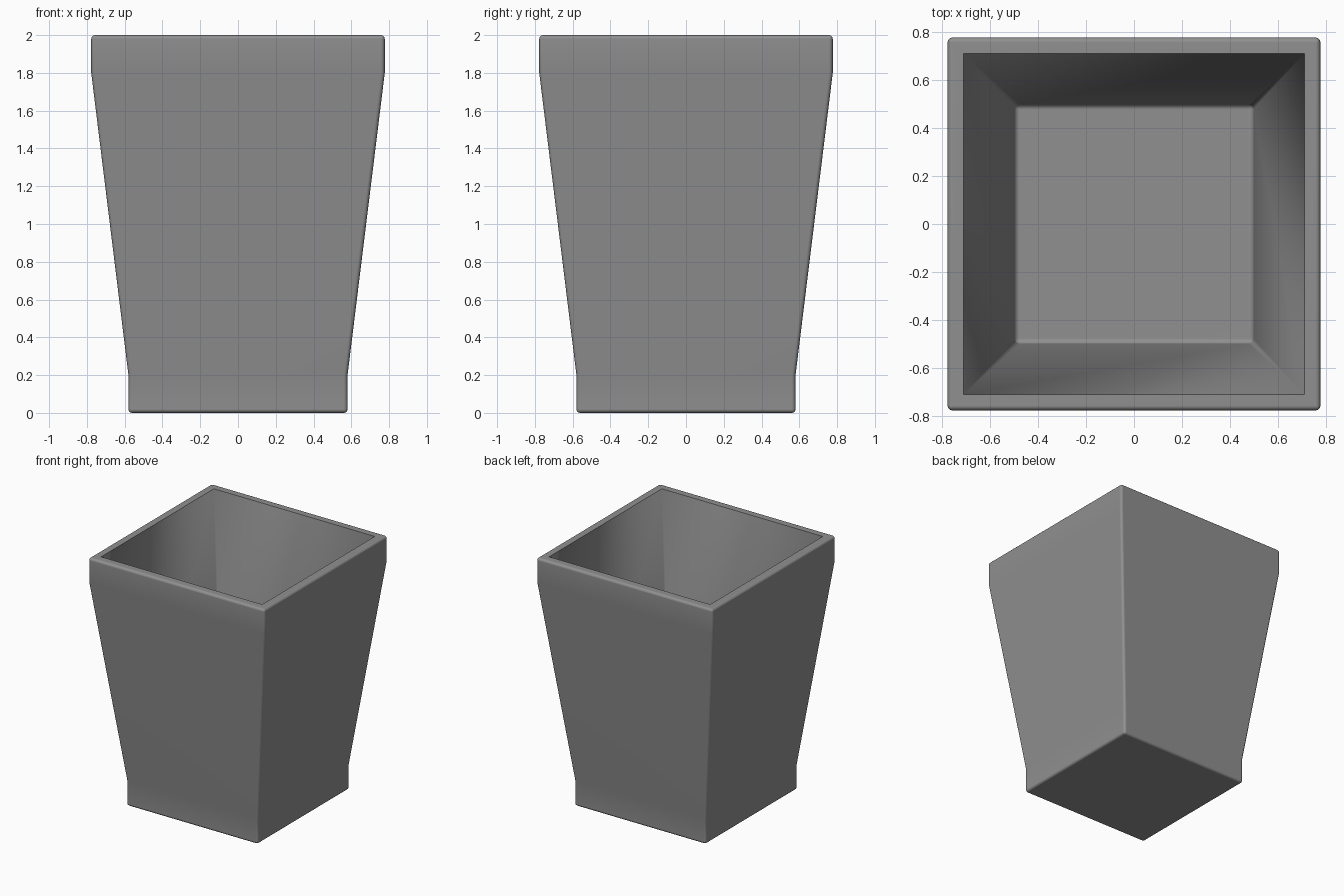
import bpy, bmesh, math

if "Cube" in bpy.data.objects:
    bpy.data.objects.remove(bpy.data.objects["Cube"])

# Square rings (half width, height): outside going up, then inside going down
RINGS = [(0.58, 0.0), (0.58, 0.2), (0.777, 1.8), (0.777, 2.0), (0.71, 2.0), (0.497, 0.12)]
INNER_RIM = 4
RIM_HALF = RINGS[INNER_RIM][0]

bm = bmesh.new()
loops = [[bm.verts.new((sx * h, sy * h, z)) for sx, sy in ((-1, -1), (1, -1), (1, 1), (-1, 1))]
         for h, z in RINGS]

# Walls and rim, then underside and inner floor
for a, b in zip(loops, loops[1:]):
    for i in range(4):
        j = (i + 1) % 4
        bm.faces.new((a[i], a[j], b[j], b[i]))
bm.faces.new(loops[0][::-1])
bm.faces.new(loops[-1])
bmesh.ops.recalc_face_normals(bm, faces=bm.faces[:])

# Round every hard edge except the crisp inner rim
rim = set(loops[INNER_RIM])
hard = [e for e in bm.edges
        if e.calc_face_angle() > math.radians(30) and not set(e.verts) <= rim]
bmesh.ops.bevel(bm, geom=hard, offset=0.02, offset_type='OFFSET', segments=3,
                profile=0.5, affect='EDGES', clamp_overlap=True)

# Pull the inner rim corners back to sharp points
for v in bm.verts:
    if v.co.z > 1.95 and max(abs(v.co.x), abs(v.co.y)) < RIM_HALF + 0.002:
        v.co = (math.copysign(RIM_HALF, v.co.x), math.copysign(RIM_HALF, v.co.y), 2.0)
bmesh.ops.remove_doubles(bm, verts=bm.verts[:], dist=0.0005)

mesh = bpy.data.meshes.new("square_planter")
bm.to_mesh(mesh)
bm.free()
pot = bpy.data.objects.new("square_planter", mesh)
bpy.context.collection.objects.link(pot)

# Dark grey finish
grey = bpy.data.materials.new("dark_grey")
grey.diffuse_color = (0.28, 0.28, 0.28, 1.0)
grey.use_nodes = True
grey.node_tree.nodes["Principled BSDF"].inputs["Base Color"].default_value = grey.diffuse_color
mesh.materials.append(grey)

# Smooth bevels, with the large walls kept flat
bpy.context.view_layer.objects.active = pot
pot.select_set(True)
bpy.ops.object.shade_smooth_by_angle(angle=math.radians(40))
weighted = pot.modifiers.new("flat_walls", 'WEIGHTED_NORMAL')
weighted.keep_sharp = True
